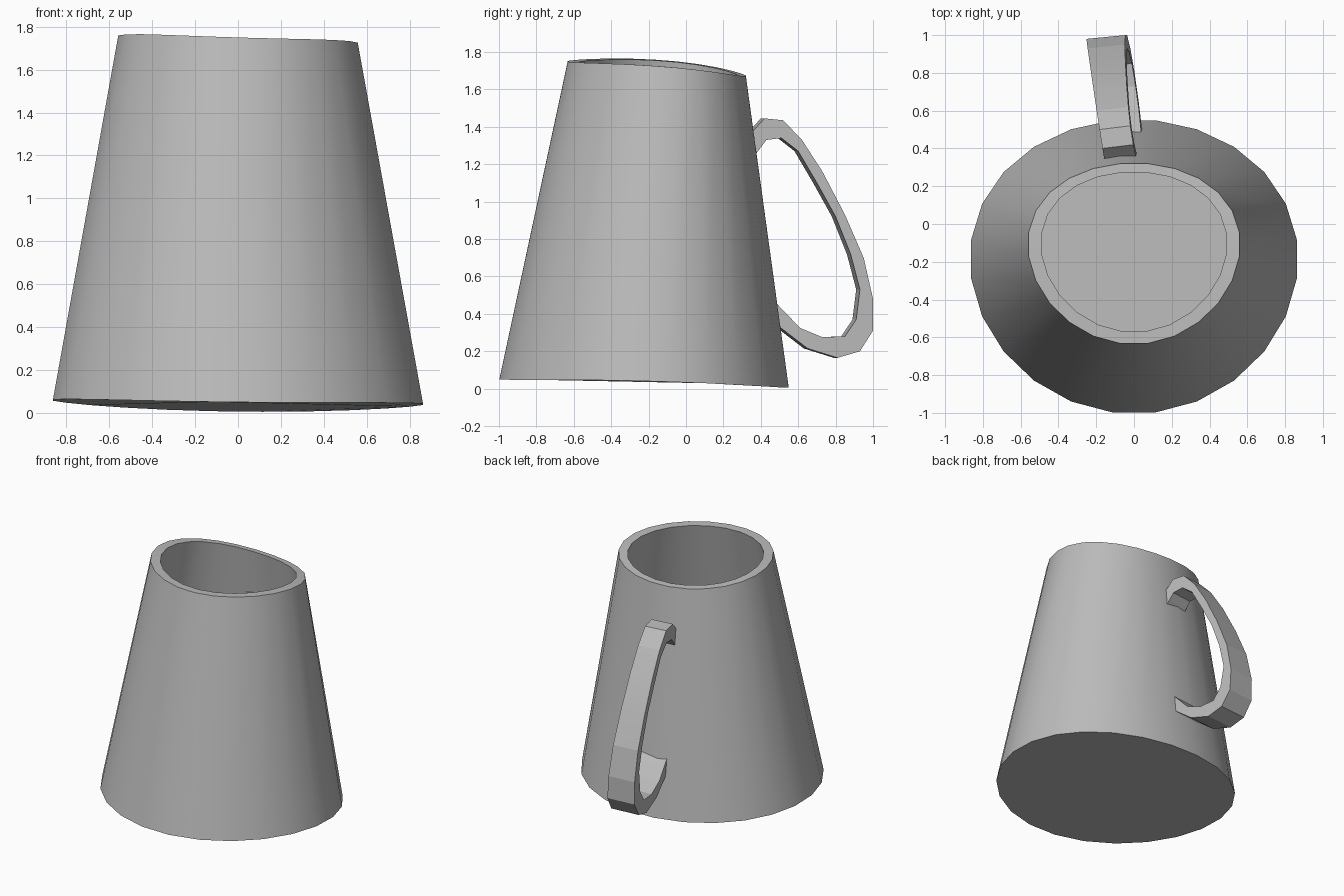
import bpy, bmesh
from math import sin, cos, radians, tau

cube = bpy.data.objects.get("Cube")
if cube:
    bpy.data.objects.remove(cube, do_unlink=True)

grey = bpy.data.materials.new("plain grey")
grey.use_nodes = True
tone = (0.5, 0.5, 0.5, 1)
grey.diffuse_color = tone
grey.node_tree.nodes["Principled BSDF"].inputs["Base Color"].default_value = tone

SIDES = 24


def finish(bm, name, angle):
    """Turn a bmesh into a shaded object."""
    bmesh.ops.recalc_face_normals(bm, faces=bm.faces)
    mesh = bpy.data.meshes.new(name)
    bm.to_mesh(mesh)
    bm.free()
    mesh.materials.append(grey)
    obj = bpy.data.objects.new(name, mesh)
    bpy.context.collection.objects.link(obj)
    bpy.ops.object.select_all(action="DESELECT")
    obj.select_set(True)
    bpy.context.view_layer.objects.active = obj
    bpy.ops.object.shade_smooth_by_angle(angle=radians(angle))
    return obj


def ring(bm, rx, ry, cy, z, lean, tilt, bow, bulge):
    """Slightly bowed and tilted oval loop."""
    verts = []
    for i in range(SIDES):
        a = tau * (i + 0.5) / SIDES
        c, s = cos(a), sin(a)
        y = cy + ry * s + bulge * c * c
        verts.append(bm.verts.new((rx * c, y, z - lean * c - tilt * s - bow * s * s)))
    return verts


def bridge(bm, a, b):
    for i in range(len(a)):
        j = (i + 1) % len(a)
        bm.faces.new((a[i], a[j], b[j], b[i]))


# Tapered cup: outer base, outer rim, inner rim, inner floor
bm = bmesh.new()
loops = [
    ring(bm, 0.87, 0.78, -0.225, 0.05, 0.01, 0.022, 0.022, 0.04),
    ring(bm, 0.563, 0.48, -0.157, 1.738, 0.017, 0.039, 0.027, 0.05),
    ring(bm, 0.493, 0.424, -0.148, 1.736, 0.015, 0.035, 0.024, 0.045),
    ring(bm, 0.785, 0.70, -0.22, 0.15, 0.01, 0.022, 0.02, 0.04),
]
for lower, upper in zip(loops, loops[1:]):
    bridge(bm, lower, upper)
bm.faces.new(loops[0])
bm.faces.new(loops[-1])
finish(bm, "cup_body", 30)

# Handle band: outer and inner side profiles as (y, z), swept across its width
outer = [(0.32, 1.34), (0.36, 1.38), (0.42, 1.445), (0.52, 1.435), (0.62, 1.33),
         (0.73, 1.16), (0.85, 0.93), (0.95, 0.70), (1.0, 0.48), (1.0, 0.31),
         (0.93, 0.20), (0.81, 0.165), (0.65, 0.215), (0.5, 0.33), (0.46, 0.37)]
inner = [(0.33, 1.20), (0.37, 1.25), (0.43, 1.33), (0.51, 1.34), (0.60, 1.27),
         (0.70, 1.10), (0.80, 0.92), (0.88, 0.72), (0.93, 0.53), (0.91, 0.37),
         (0.85, 0.28), (0.73, 0.275), (0.61, 0.325), (0.48, 0.46), (0.45, 0.485)]

bm = bmesh.new()
sections = []
for (yo, zo), (yi, zi) in zip(outer, inner):
    section = []
    for y, z, side in ((yo, zo, 0), (yo, zo, 1), (yi, zi, 1), (yi, zi, 0)):
        right = 0.06 - 0.16 * (y - 0.5) - 0.053 * z
        width = 0.21 - 0.045 * (z - 0.4)
        section.append(bm.verts.new((right - side * width, y - side * 0.02, z)))
    sections.append(section)
for a, b in zip(sections, sections[1:]):
    bridge(bm, a, b)
bm.faces.new(sections[0])
bm.faces.new(sections[-1])
finish(bm, "handle", 10)
